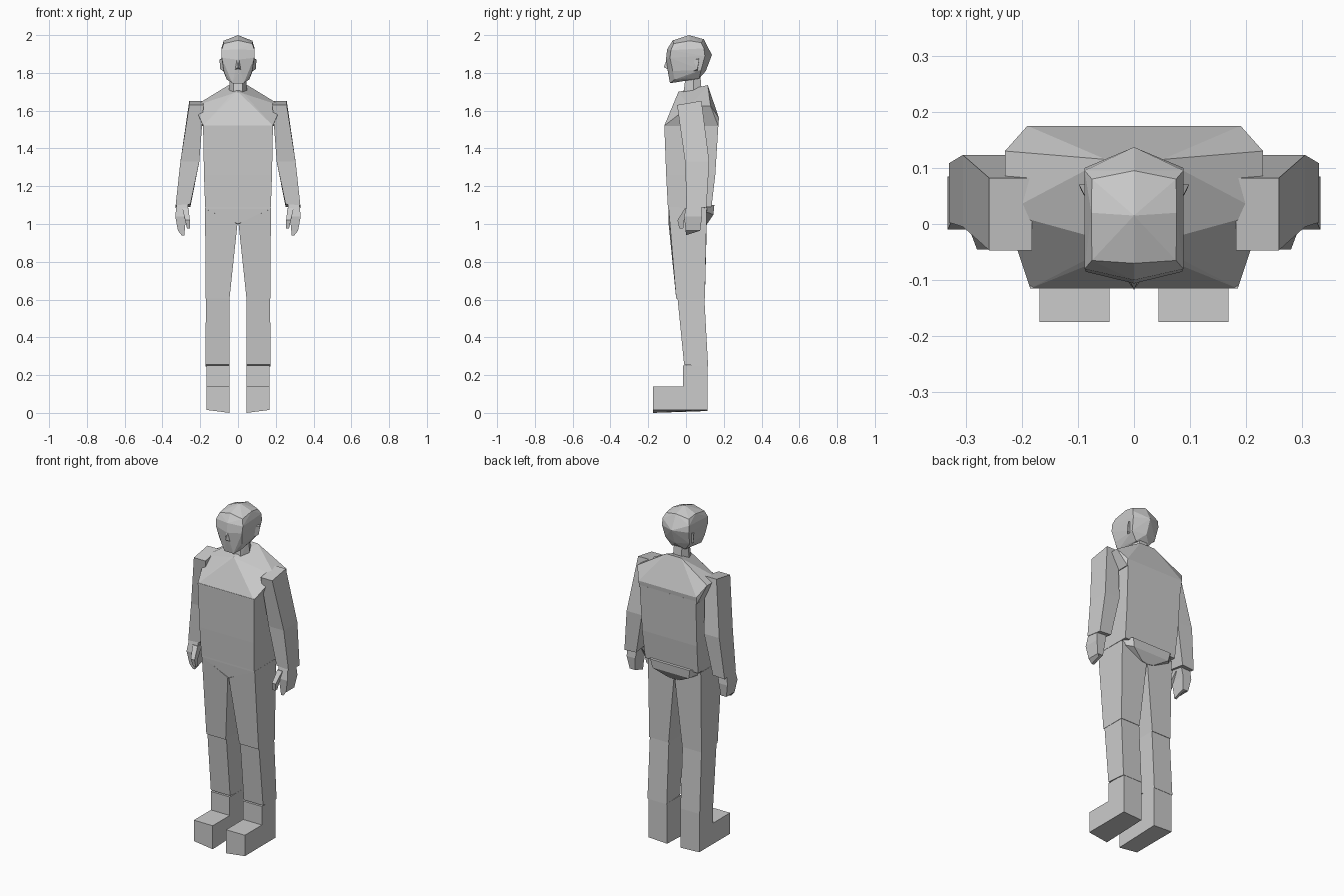
import bpy, bmesh
from math import radians


def finish(name, bm, mirror):
    bmesh.ops.recalc_face_normals(bm, faces=bm.faces)
    mesh = bpy.data.meshes.new(name)
    bm.to_mesh(mesh)
    bm.free()
    obj = bpy.data.objects.new(name, mesh)
    bpy.context.collection.objects.link(obj)
    if mirror:
        obj.modifiers.new("mirror", 'MIRROR').use_clip = False
    return obj


def loft(name, rings, mirror=True):
    """Skin a stack of equal-sized rings and cap both ends."""
    bm = bmesh.new()
    vs = [[bm.verts.new(p) for p in r] for r in rings]
    n = len(rings[0])
    for a, b in zip(vs, vs[1:]):
        for i in range(n):
            j = (i + 1) % n
            bm.faces.new((a[i], a[j], b[j], b[i]))
    bm.faces.new(vs[0])
    bm.faces.new(vs[-1])
    return finish(name, bm, mirror)


def hull(name, pts, symmetric=True, mirror=False):
    """Flat-faced solid around points; symmetric adds the -x copies."""
    all_pts = set(pts)
    if symmetric:
        all_pts |= {(-x, y, z) for x, y, z in pts if x}
    bm = bmesh.new()
    for p in sorted(all_pts):
        bm.verts.new(p)
    res = bmesh.ops.convex_hull(bm, input=bm.verts)
    junk = {e for e in res["geom_interior"] + res["geom_unused"]
            if isinstance(e, bmesh.types.BMVert)}
    bmesh.ops.delete(bm, geom=list(junk), context='VERTS')
    bmesh.ops.dissolve_limit(bm, angle_limit=radians(2), verts=bm.verts, edges=bm.edges)
    return finish(name, bm, mirror)


def quad(x0, x1, y0, y1, z_in, z_out=None, z_back=0):
    """Four-cornered ring, optionally tilted sideways and backwards."""
    zo = z_in if z_out is None else z_out
    return [(x0, y0, z_in), (x1, y0, zo), (x1, y1, zo + z_back), (x0, y1, z_in + z_back)]


# Torso: sloping shoulders, body, pelvis
hull("shoulder_yoke", [
    (0, -0.04, 1.70), (0.03, -0.035, 1.69), (0.05, 0.115, 1.735),
    (0.23, 0.02, 1.625), (0.23, 0.13, 1.625),
    (0.185, -0.115, 1.52), (0.19, 0.175, 1.56), (0.19, 0.17, 1.52)])
loft("torso", [
    quad(-0.185, 0.185, -0.115, 0.172, 1.525, z_back=0.01),
    quad(-0.18, 0.18, -0.105, 0.155, 1.26),
    quad(-0.174, 0.174, -0.096, 0.135, 1.09)], mirror=False)
hull("pelvis", [
    (0.173, -0.095, 1.12), (0.173, -0.094, 1.08), (0, -0.088, 1.0),
    (0.172, 0.10, 1.10), (0.13, 0.15, 1.10), (0.12, 0.145, 1.05),
    (0.17, 0.09, 1.07), (0, 0.11, 1.0), (0.04, 0.115, 1.005)])

# Legs and boots
loft("thigh", [
    quad(0.003, 0.174, -0.092, 0.11, 1.0, 1.085),
    quad(0.045, 0.172, -0.052, 0.10, 0.605)])
loft("shin", [
    quad(0.045, 0.17, -0.045, 0.097, 0.61),
    quad(0.045, 0.172, -0.01, 0.117, 0.255, z_back=-0.01)])
boot = [(-0.175, 0.0), (0.115, 0.01), (0.115, 0.25), (-0.015, 0.25),
        (-0.015, 0.14), (-0.175, 0.14)]
loft("boot", [
    [(0.044, y, z) for y, z in boot],
    [(0.168, y, max(z, 0.016)) for y, z in boot]])

# Arms
loft("arm", [
    quad(0.182, 0.258, -0.047, 0.082, 1.63, z_back=0.022),
    quad(0.205, 0.305, -0.005, 0.123, 1.33),
    quad(0.252, 0.33, 0.003, 0.108, 1.105, 1.10, z_back=-0.015)])

# Hands: palm with curled fingers, and a thumb
loft("hand", [
    quad(0.262, 0.325, 0.005, 0.08, 1.11),
    quad(0.275, 0.332, -0.01, 0.085, 1.04),
    quad(0.282, 0.318, -0.002, 0.075, 0.965),
    quad(0.283, 0.298, 0.0, 0.06, 0.94, z_back=0.02)])
loft("thumb", [
    quad(0.262, 0.295, -0.005, 0.04, 1.085),
    quad(0.255, 0.28, -0.045, -0.01, 1.02),
    quad(0.253, 0.27, -0.035, -0.015, 0.975)])

# Neck and head
hull("neck", [(x, y, z) for x, y0, y1, z in
              ((0.05, -0.015, 0.085, 1.68), (0.042, 0.0, 0.075, 1.80))
              for x, y in ((x * 0.5, y0), (x, 0.04), (x * 0.6, y1))])
hull("head", [
    (0.03, -0.085, 1.745), (0.06, -0.06, 1.765), (0.06, 0.0, 1.775), (0.045, 0.07, 1.77),
    (0, -0.095, 1.80), (0.075, -0.07, 1.81), (0.08, 0.08, 1.815), (0, 0.105, 1.81),
    (0, -0.106, 1.87), (0.086, -0.085, 1.88), (0.088, 0.10, 1.89), (0, 0.137, 1.895),
    (0, -0.10, 1.925), (0.088, -0.08, 1.92), (0.088, 0.095, 1.93),
    (0.075, -0.065, 1.955), (0.076, 0.02, 1.97), (0.075, 0.08, 1.96),
    (0, -0.07, 1.972), (0, 0.015, 2.0), (0, 0.095, 1.978)])
hull("nose", [(0.008, -0.10, 1.88), (0.02, -0.09, 1.815), (0, -0.117, 1.83),
              (0, -0.08, 1.81), (0, -0.08, 1.88)])
hull("ear", [(0.08, 0.035, 1.87), (0.08, 0.04, 1.81), (0.098, 0.07, 1.87),
             (0.094, 0.06, 1.82), (0.08, 0.07, 1.88), (0.08, 0.06, 1.81)],
     symmetric=False, mirror=True)
